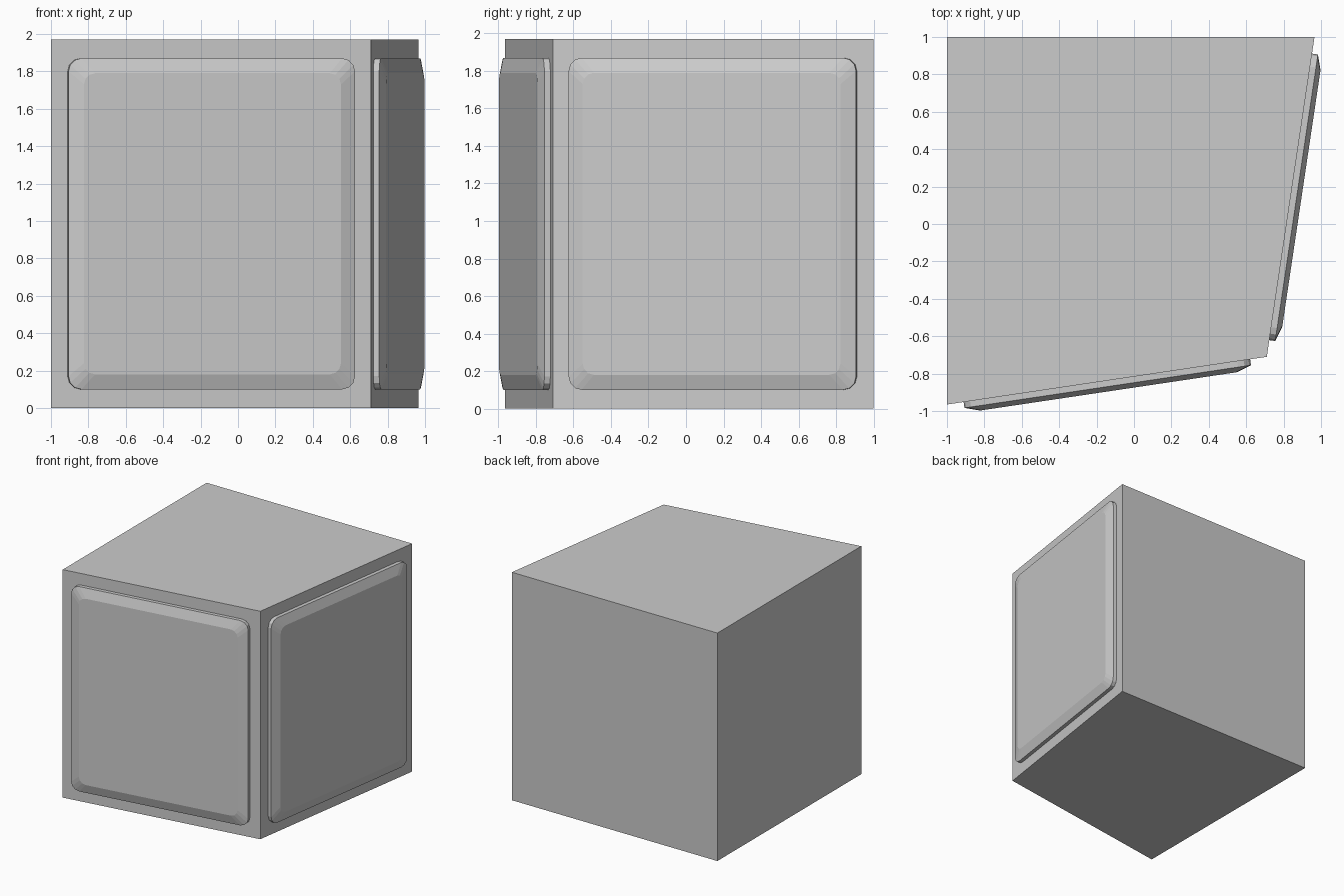
import bpy, bmesh, math
from mathutils import Vector

if "Cube" in bpy.data.objects:
    bpy.data.objects.remove(bpy.data.objects["Cube"])

H = 1.97
CORNERS = [(-1, -0.965), (0.71, -0.71), (0.965, 1), (-1, 1)]


def loft(name, rings):
    """Closed solid through matching rings of points."""
    bm = bmesh.new()
    loops = [[bm.verts.new(p) for p in ring] for ring in rings]
    n = len(loops[0])
    for a, b in zip(loops, loops[1:]):
        for i in range(n):
            j = (i + 1) % n
            bm.faces.new((a[i], a[j], b[j], b[i]))
    bm.faces.new(loops[0][::-1])
    bm.faces.new(loops[-1])
    bmesh.ops.recalc_face_normals(bm, faces=bm.faces)
    mesh = bpy.data.meshes.new(name)
    bm.to_mesh(mesh)
    bm.free()
    ob = bpy.data.objects.new(name, mesh)
    bpy.context.collection.objects.link(ob)
    return ob


def rounded_rect(u0, u1, v0, v1, r, segs=3):
    pts = []
    centres = [(u1 - r, v1 - r), (u0 + r, v1 - r), (u0 + r, v0 + r), (u1 - r, v0 + r)]
    for k, (cu, cv) in enumerate(centres):
        for s in range(segs + 1):
            a = math.pi / 2 * (k + s / segs)
            pts.append((cu + r * math.cos(a), cv + r * math.sin(a)))
    return pts


def panel(name, start, end):
    """Raised pad with bevelled rim on the wall running start -> end."""
    o = Vector((*start, 0))
    along = Vector((*end, 0)) - o
    length = along.length
    along.normalize()
    out = Vector((along.y, -along.x, 0))
    rings = []
    for depth, inset, r in [(-0.01, 0, 0.07), (0.032, 0, 0.07), (0.058, 0.08, 0.06)]:
        mu, mv = 0.09 + inset, 0.10 + inset
        rings.append([o + along * u + out * depth + Vector((0, 0, v))
                      for u, v in rounded_rect(mu, length - mu, mv, H - mv, r)])
    return loft(name, rings)


# Tapered block body
loft("body", [[(x, y, z) for x, y in CORNERS] for z in (0, H)])

# Raised panels on the two slanted walls
panel("front_panel", CORNERS[0], CORNERS[1])
panel("right_panel", CORNERS[1], CORNERS[2])
